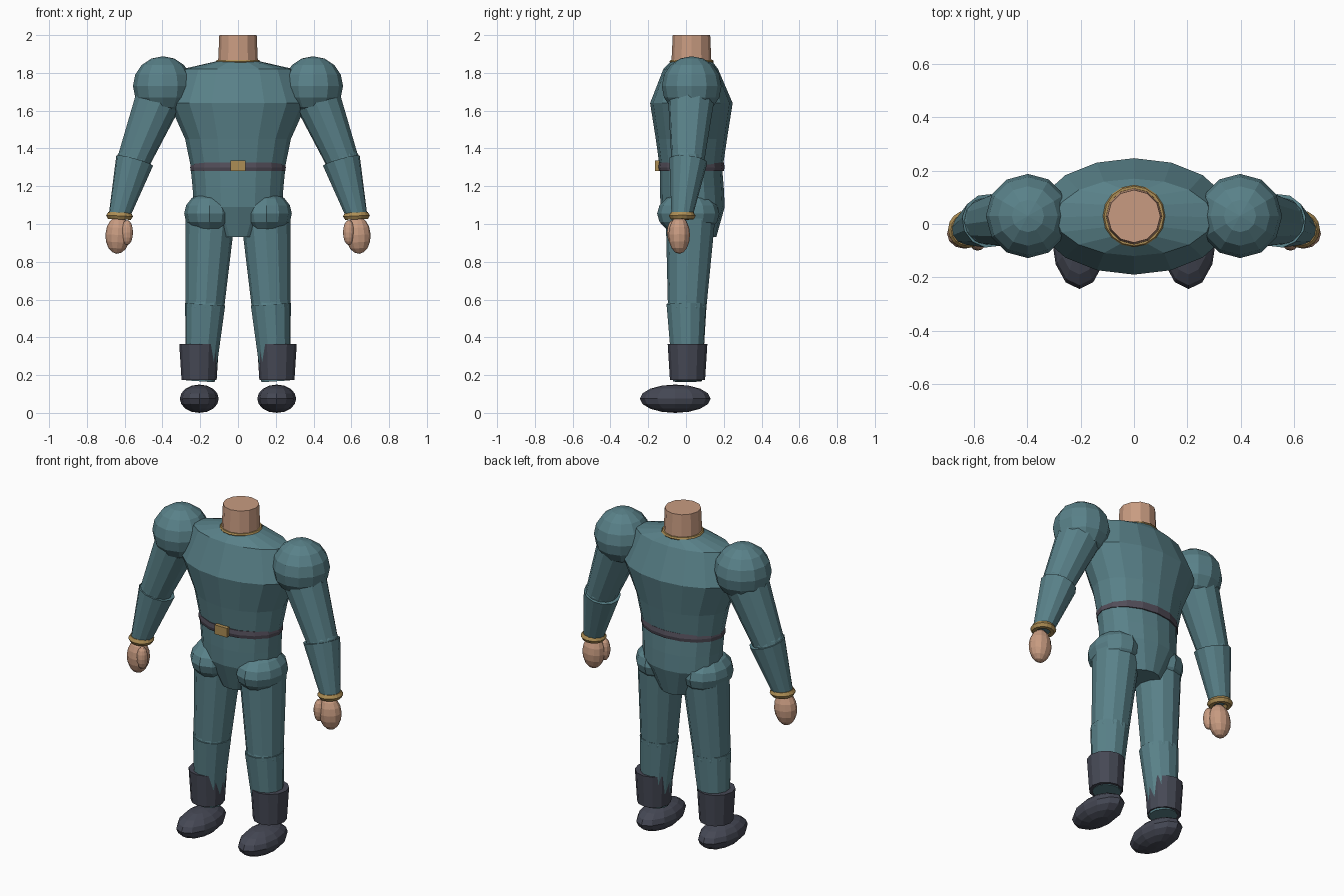
import bpy, bmesh, math
from mathutils import Vector, Matrix

if "Cube" in bpy.data.objects:
    bpy.data.objects.remove(bpy.data.objects["Cube"])


def material(name, rgb):
    m = bpy.data.materials.new(name)
    m.diffuse_color = (*rgb, 1)
    m.use_nodes = True
    m.node_tree.nodes["Principled BSDF"].inputs["Base Color"].default_value = m.diffuse_color
    return m


CLOTH = material("teal cloth", (0.10, 0.22, 0.25))
SKIN = material("skin", (0.58, 0.33, 0.22))
GOLD = material("gold trim", (0.42, 0.27, 0.09))
BOOT = material("dark boot", (0.06, 0.065, 0.09))
BELT = material("belt", (0.085, 0.075, 0.10))


def finish(bm, name, mat):
    bmesh.ops.recalc_face_normals(bm, faces=bm.faces)
    me = bpy.data.meshes.new(name)
    bm.to_mesh(me)
    bm.free()
    me.materials.append(mat)
    ob = bpy.data.objects.new(name, me)
    bpy.context.collection.objects.link(ob)
    return ob


def skin_rings(name, rings, mat):
    """Bridge a list of equal point rings and cap both ends."""
    bm = bmesh.new()
    vs = [[bm.verts.new(p) for p in ring] for ring in rings]
    n = len(vs[0])
    for a, b in zip(vs, vs[1:]):
        for i in range(n):
            j = (i + 1) % n
            bm.faces.new((a[i], a[j], b[j], b[i]))
    bm.faces.new(vs[0][::-1])
    bm.faces.new(vs[-1])
    return finish(bm, name, mat)


def loft(name, sections, mat, n=16, x=0):
    """Stack of level ellipses: (z, half width, y front, y back)."""
    rings = []
    for z, rx, y0, y1 in sections:
        angles = [2 * math.pi * i / n for i in range(n)]
        rings.append([(x + rx * math.cos(a),
                       (y0 + y1) / 2 + (y1 - y0) / 2 * math.sin(a), z) for a in angles])
    return skin_rings(name, rings, mat)


def limb(name, p, q, r0, r1, mat, n=12):
    """Tapered tube between two points with ends square to its axis."""
    p, q = Vector(p), Vector(q)
    rot = (q - p).to_track_quat('Z', 'Y').to_matrix()
    rings = []
    for c, r in ((p, r0), (q, r1)):
        rings.append([c + rot @ Vector((r * math.cos(2 * math.pi * i / n),
                                        r * math.sin(2 * math.pi * i / n), 0)) for i in range(n)])
    return skin_rings(name, rings, mat)


def ball(name, c, r, mat, u=12, v=8, tilt=0):
    bm = bmesh.new()
    m = Matrix.Translation(c) @ Matrix.Rotation(tilt, 4, 'Y') @ Matrix.Diagonal((*r, 1))
    bmesh.ops.create_uvsphere(bm, u_segments=u, v_segments=v, radius=1, matrix=m)
    return finish(bm, name, mat)


def ring(name, c, major, minor, mat, tilt=0):
    bpy.ops.mesh.primitive_torus_add(location=c, rotation=(0, tilt, 0), major_radius=major,
                                     minor_radius=minor, major_segments=16, minor_segments=6)
    ob = bpy.context.object
    ob.name = name
    ob.data.materials.append(mat)
    return ob


# Torso, pelvis and neck
loft("torso", [(1.27, 0.243, -0.135, 0.19), (1.45, 0.28, -0.16, 0.217),
               (1.64, 0.365, -0.19, 0.247), (1.82, 0.295, -0.12, 0.17),
               (1.86, 0.12, -0.08, 0.14)], CLOTH)
loft("pelvis", [(0.93, 0.115, -0.08, 0.16), (1.09, 0.235, -0.135, 0.205),
                (1.19, 0.24, -0.138, 0.2), (1.29, 0.25, -0.138, 0.192)], CLOTH)
loft("neck", [(1.80, 0.108, -0.08, 0.137), (2.0, 0.099, -0.07, 0.128)], SKIN, 12)
ring("collar", (0, 0.03, 1.86), 0.107, 0.01, GOLD)

# Belt and buckle
loft("belt", [(1.28, 0.252, -0.146, 0.2), (1.30, 0.253, -0.152, 0.205),
              (1.325, 0.248, -0.148, 0.2)], BELT)
bm = bmesh.new()
bmesh.ops.create_cube(bm, size=1, matrix=Matrix.Translation((0, -0.153, 1.308))
                      @ Matrix.Diagonal((0.082, 0.024, 0.055, 1)))
finish(bm, "buckle", GOLD)

for s, side in ((-1, "left"), (1, "right")):
    # Arm: shoulder, upper arm, forearm, cuff, hand
    elbow = (s * 0.553, 0.01, 1.335)
    ball(side + "_shoulder", (s * 0.398, 0.03, 1.73), (0.158,) * 3, CLOTH)
    limb(side + "_upper_arm", (s * 0.405, 0.03, 1.70), elbow, 0.128, 0.088, CLOTH)
    ball(side + "_elbow", elbow, (0.09,) * 3, CLOTH)
    limb(side + "_forearm", (s * 0.547, 0.012, 1.335), (s * 0.63, -0.022, 1.04), 0.102, 0.056, CLOTH)
    ring(side + "_cuff", (s * 0.627, -0.02, 1.043), 0.05, 0.021, GOLD, -s * 0.05)
    ball(side + "_hand", (s * 0.636, -0.036, 0.942), (0.066, 0.057, 0.1), SKIN, tilt=-s * 0.06)
    ball(side + "_thumb", (s * 0.587, -0.068, 0.955), (0.031, 0.032, 0.066), SKIN)

    # Leg: hip, thigh, knee, shin, boot shaft, foot
    ball(side + "_hip", (s * 0.15, 0.012, 1.055), (0.135, 0.165, 0.115), CLOTH)
    limb(side + "_thigh", (s * 0.145, 0.025, 1.07), (s * 0.175, 0.006, 0.56), 0.133, 0.102, CLOTH)
    ball(side + "_knee", (s * 0.175, 0.004, 0.56), (0.105,) * 3, CLOTH)
    limb(side + "_shin", (s * 0.174, 0.003, 0.575), (s * 0.2, 0.008, 0.168), 0.108, 0.078, CLOTH)
    limb(side + "_boot_shaft", (s * 0.206, 0.008, 0.175), (s * 0.206, 0.008, 0.365), 0.093, 0.105, BOOT)
    ball(side + "_foot", (s * 0.205, -0.057, 0.075), (0.103, 0.187, 0.075), BOOT)
